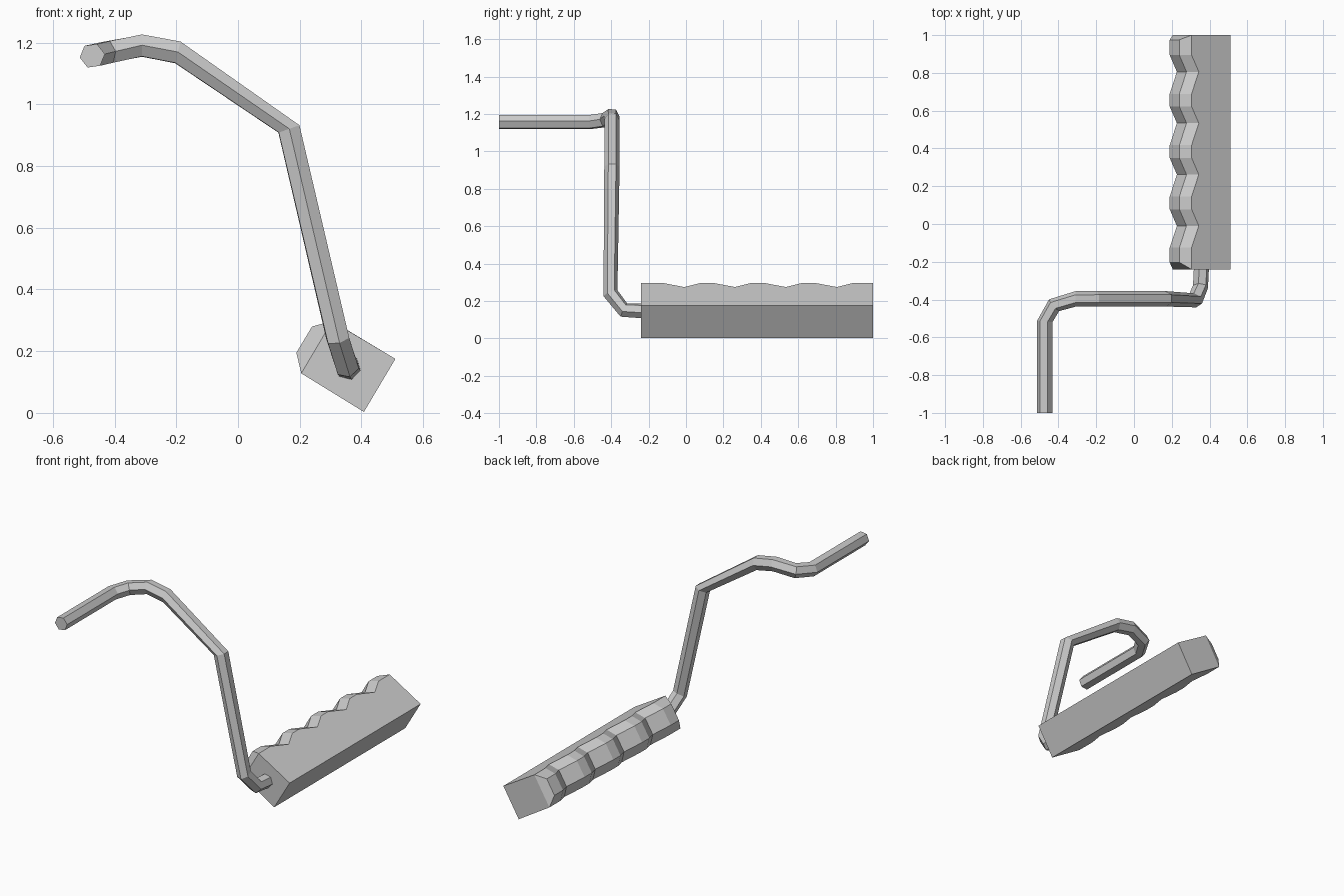
import bpy, bmesh, math
from mathutils import Vector

if "Cube" in bpy.data.objects:
    bpy.data.objects.remove(bpy.data.objects["Cube"])


def finish(bm, name):
    bmesh.ops.recalc_face_normals(bm, faces=bm.faces)
    mesh = bpy.data.meshes.new(name)
    bm.to_mesh(mesh)
    bm.free()
    obj = bpy.data.objects.new(name, mesh)
    bpy.context.collection.objects.link(obj)
    return obj


def bridge(bm, a, b):
    n = len(a)
    for i in range(n):
        j = (i + 1) % n
        bm.faces.new((a[i], a[j], b[j], b[i]))


# Bent hexagonal rod: each joint has a centre and the direction its ring faces
joints = [
    ((-.472, -1, 1.157), (0, 1, 0)),
    ((-.472, -.515, 1.157), (.1, 1, 0)),
    ((-.423, -.43, 1.168), (.75, .66, .14)),
    ((-.311, -.397, 1.19), (1, 0, 0)),
    ((-.195, -.396, 1.168), (.97, 0, -.24)),
    ((.165, -.396, .92), (.33, 0, -.94)),
    ((.323, -.404, .242), (.22, .42, -.9)),
    ((.352, -.332, .152), (.1, .9, -.42)),
    ((.357, -.23, .147), (0, 1, 0)),
]
RADIUS = .041
bm = bmesh.new()
angles = [math.radians(8 + 60 * i) for i in range(6)]
spokes = [Vector((math.cos(a), 0, math.sin(a))) * RADIUS for a in angles]
facing = Vector((0, 1, 0))
rings = []
for centre, direction in joints:
    direction = Vector(direction).normalized()
    turn = facing.rotation_difference(direction)
    spokes = [turn @ s for s in spokes]
    facing = direction
    rings.append([bm.verts.new(Vector(centre) + s) for s in spokes])
for a, b in zip(rings, rings[1:]):
    bridge(bm, a, b)
bm.faces.new(rings[0])
bm.faces.new(rings[-1])
finish(bm, "bent_rod")

# Block with a wavy finger grip: A and B stay put, the other corners wave in and out
A, B = (.51, .175), (.408, .003)
WAVE = [(.205, .128), (.189, .195), (.24, .28), (.305, .297)]
INWARD = (.038, -.022)

# Stations along y: (y of corners, y of ridge, how far inward)
stations = [(-.24, -.203, 0), (-.125, -.125, 0)]
for k in range(4):
    v = -.01 + .272 * k
    stations.append((v, v, 1))
    stations.append((v + .088, v + .088, 0))
    if k < 3:
        stations.append((v + .155, v + .155, 0))
stations.append((1, .975, 0))

bm = bmesh.new()
rings = []
for y, ridge_y, s in stations:
    ring = [bm.verts.new((p[0], y, p[1])) for p in (A, B)]
    for i, (x, z) in enumerate(WAVE):
        yy = ridge_y if i in (1, 2) else y
        ring.append(bm.verts.new((x + s * INWARD[0], yy, z + s * INWARD[1])))
    rings.append(ring)
for a, b in zip(rings, rings[1:]):
    bridge(bm, a, b)
for r in (rings[0], rings[-1]):
    bm.faces.new((r[0], r[1], r[2], r[5]))
    bm.faces.new((r[2], r[3], r[4], r[5]))
finish(bm, "grip_block")
